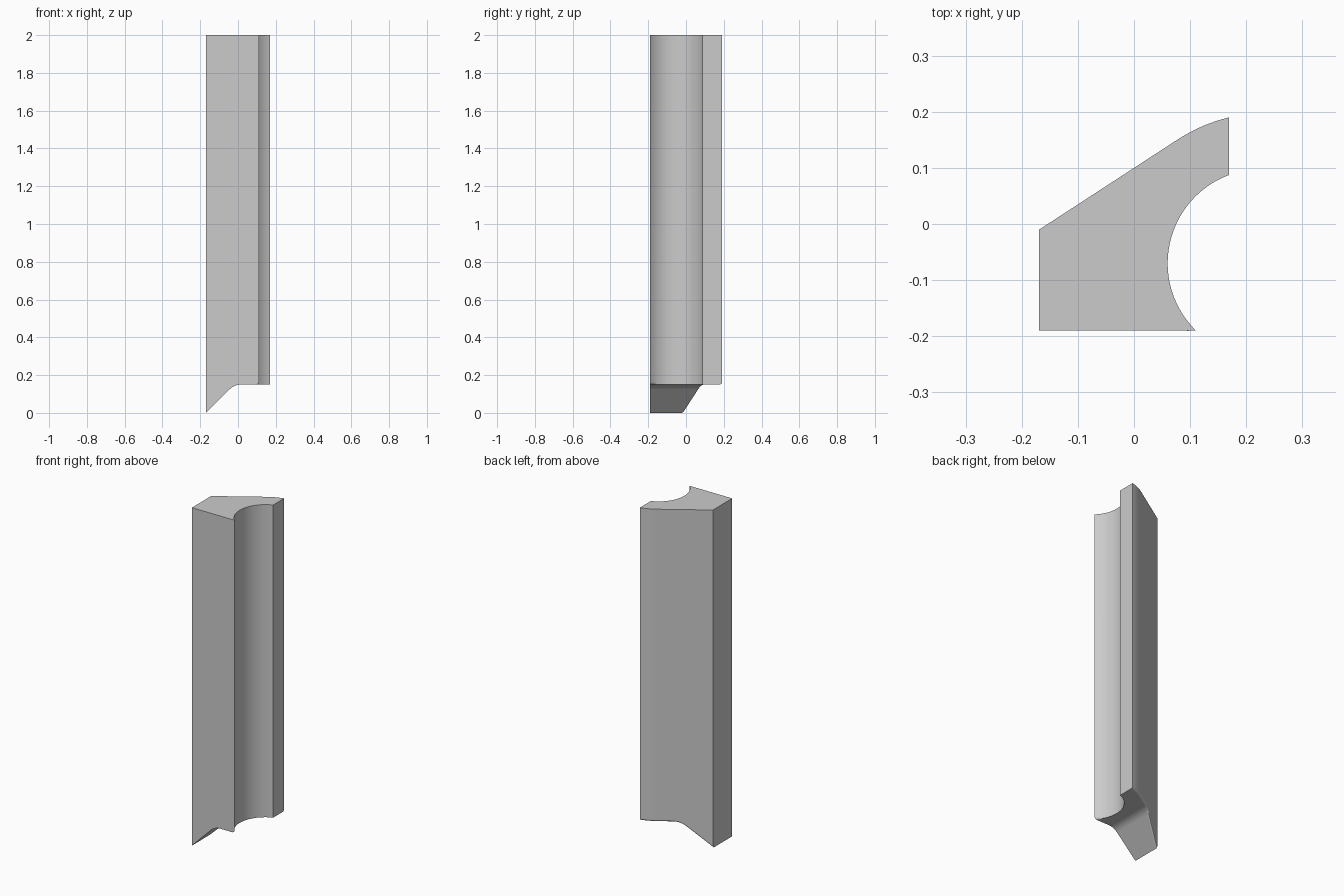
import bpy
import bmesh
from math import cos, sin, tan, pi, radians
from mathutils import Vector

cube = bpy.data.objects.get("Cube")
if cube:
    bpy.data.objects.remove(cube, do_unlink=True)

HALF_X, HALF_Y, TOP = 0.169, 0.19, 2.0


def add_object(name, bm):
    bmesh.ops.recalc_face_normals(bm, faces=bm.faces)
    mesh = bpy.data.meshes.new(name)
    bm.to_mesh(mesh)
    bm.free()
    obj = bpy.data.objects.new(name, mesh)
    bpy.context.scene.collection.objects.link(obj)
    return obj


def prism(name, points, direction):
    """Closed outline pushed along a direction."""
    bm = bmesh.new()
    face = bm.faces.new([bm.verts.new(p) for p in points])
    out = bmesh.ops.extrude_face_region(bm, geom=[face])
    verts = [v for v in out["geom"] if isinstance(v, bmesh.types.BMVert)]
    bmesh.ops.translate(bm, verts=verts, vec=direction)
    return add_object(name, bm)


def arc(cx, cy, r, a0, a1, n):
    return [(cx + r * cos(a0 + (a1 - a0) * i / n),
             cy + r * sin(a0 + (a1 - a0) * i / n)) for i in range(n + 1)]


def curve(p0, p1, p2, n):
    p0, p1, p2 = Vector(p0), Vector(p1), Vector(p2)
    return [tuple(p0.lerp(p1, i / n).lerp(p1.lerp(p2, i / n), i / n))
            for i in range(n + 1)]


# Column outline: straight front and left side, round groove, sloping back
outline = [(-HALF_X, -HALF_Y)]
outline += arc(0.228, -0.07, 0.168, radians(225.6), radians(110.6), 32)
outline += curve((HALF_X, HALF_Y), (0.121, 0.178), (0.08, 0.152), 8)
outline += [(-HALF_X, -0.01)]
column = prism("trim_column", [(x, y, 0) for x, y in outline], (0, 0, TOP))

# Underside cutter: diagonal undercut blending into a level base
step, t = 0.15, 0.035
corner = step - HALF_X
r = t / tan(pi / 8)
blend = arc(corner + t, step - r, r, radians(135), radians(90), 8)
profile = [(-HALF_X - 0.1, -0.1)] + blend + [(0.4, step), (0.4, -0.1)]
cutter = prism("underside_cutter", [(x, -0.5, z) for x, z in profile], (0, 1, 0))
cutter.hide_render = True

cut = column.modifiers.new("underside", "BOOLEAN")
cut.operation = "DIFFERENCE"
cut.solver = "EXACT"
cut.object = cutter
bpy.context.view_layer.update()
result = column.evaluated_get(bpy.context.evaluated_depsgraph_get())
bm = bmesh.new()
bm.from_mesh(bpy.data.meshes.new_from_object(result))
column.modifiers.clear()
bpy.data.objects.remove(cutter, do_unlink=True)

# Rounded lower edge along the back
bmesh.ops.remove_doubles(bm, verts=bm.verts, dist=0.0001)
bm.normal_update()
lower_back = []
for e in bm.edges:
    if len(e.link_faces) == 2:
        a, b = sorted(e.link_faces, key=lambda f: f.normal.z)
        if a.normal.z < -0.5 and abs(b.normal.z) < 0.1 and b.normal.y > 0.5:
            lower_back.append(e)
bmesh.ops.bevel(bm, geom=lower_back, offset=0.012, segments=4, profile=0.5,
                affect="EDGES", clamp_overlap=False)
bm.to_mesh(column.data)
bm.free()

# Plain grey finish
grey = bpy.data.materials.new("plain_grey")
grey.use_nodes = True
colour = (0.6, 0.6, 0.6, 1)
grey.diffuse_color = colour
grey.node_tree.nodes["Principled BSDF"].inputs["Base Color"].default_value = colour
column.data.materials.clear()
column.data.materials.append(grey)

# Smooth curves with crisp corners
bpy.ops.object.select_all(action="DESELECT")
column.select_set(True)
bpy.context.view_layer.objects.active = column
bpy.ops.object.shade_smooth_by_angle(angle=radians(32))
normals = column.modifiers.new("flat_sides", "WEIGHTED_NORMAL")
normals.keep_sharp = True
